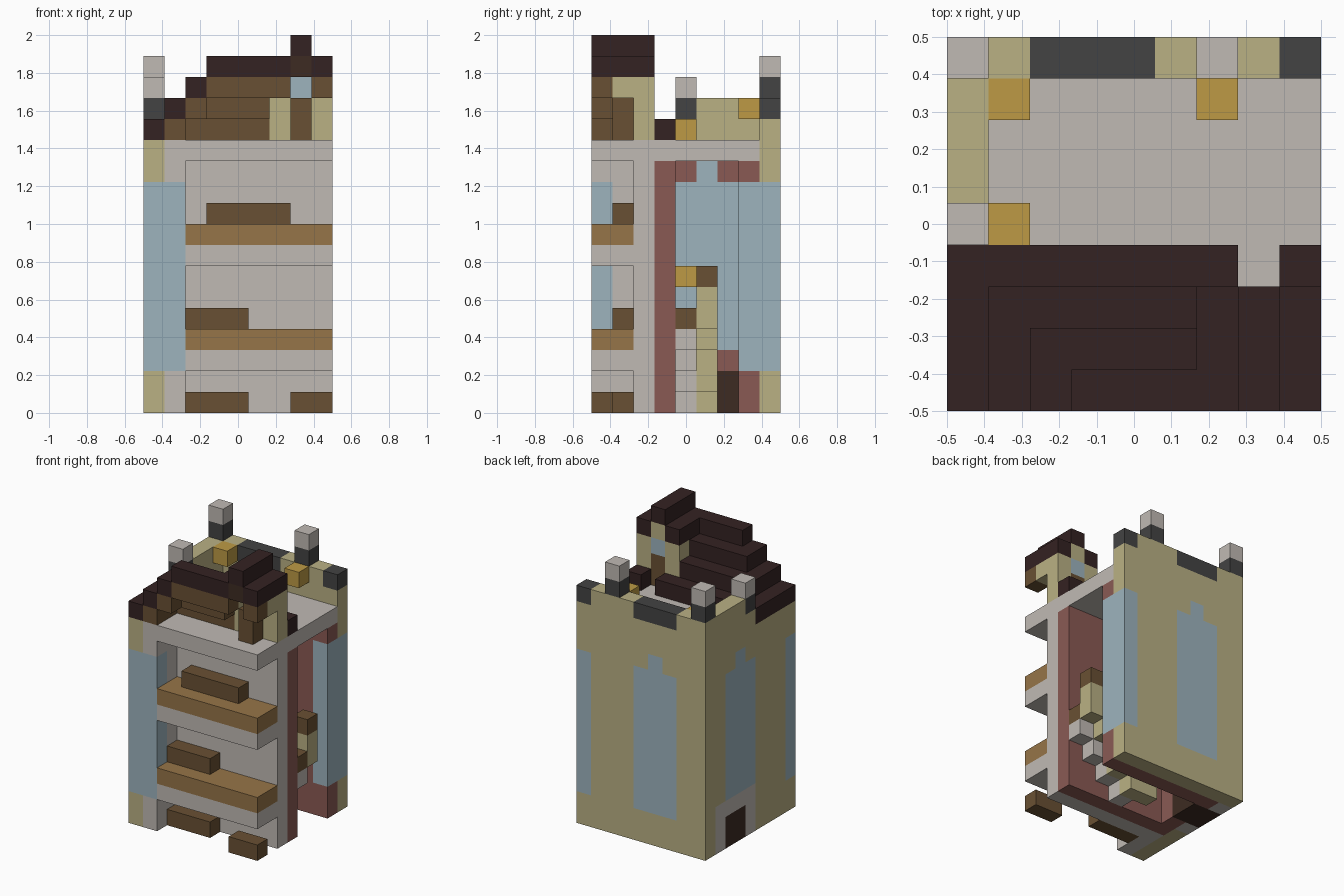
import bpy, bmesh, math
from mathutils import Vector

cube = bpy.data.objects.get("Cube")
if cube:
    bpy.data.objects.remove(cube, do_unlink=True)

UNIT = 1 / 9
HEX = {"light_stone": "c0bab4", "dark_stone": "434343", "sandstone": "bab184",
       "lamp_gold": "bd9a45", "glass_blue": "9db4be", "interior_red": "8a5a54",
       "wood_brown": "695033", "plank_tan": "967548", "roof_dark": "342222",
       "door_dark": "3d2b22"}


def linear(c):
    return c / 12.92 if c <= 0.04045 else ((c + 0.055) / 1.055) ** 2.4


mats = {}
for name, code in HEX.items():
    color = [linear(b / 255) for b in bytes.fromhex(code)] + [1]
    m = bpy.data.materials.new(name)
    m.use_nodes = True
    m.diffuse_color = color
    bsdf = m.node_tree.nodes["Principled BSDF"]
    bsdf.inputs["Base Color"].default_value = color
    bsdf.inputs["Roughness"].default_value = 0.9
    mats[name] = m

cells = {}  # block position -> (part, colour); later blocks replace earlier ones


def block(part, color, x, y, z):
    """Fill a block; each axis is one index or an inclusive pair."""
    spans = [(a, a) if isinstance(a, int) else a for a in (x, y, z)]
    (xa, xb), (ya, yb), (za, zb) = spans
    for i in range(xa, xb + 1):
        for j in range(ya, yb + 1):
            for k in range(za, zb + 1):
                cells[i, j, k] = (part, color)


# Outer walls and their inner lining
block("left_wall", "sandstone", 0, (0, 8), (0, 12))
block("back_wall", "sandstone", (0, 8), 8, (0, 14))
block("left_lining", "interior_red", 1, (3, 7), (0, 11))
block("back_lining", "interior_red", (1, 8), 7, (0, 11))
block("front_lining", "interior_red", (1, 8), 3, (0, 11))
block("front_wall", "light_stone", (1, 8), 2, (0, 11))
block("front_pier", "light_stone", 1, (0, 1), (0, 11))
block("roof_slab", "light_stone", (1, 8), (0, 7), 12)

# Doorway in the left wall
block("door_frame", "light_stone", 0, (4, 7), (0, 2))
block("door", "door_dark", (0, 1), (5, 6), (0, 1))

# Windows, two of them with a small pointed top
block("corner_window", "glass_blue", (0, 1), 0, (2, 10))
block("back_corner_window", "glass_blue", 8, (7, 8), (2, 10))
block("back_window", "glass_blue", (2, 4), (7, 8), (2, 10))
block("back_window", "glass_blue", 3, (7, 8), 11)
block("left_window", "glass_blue", (0, 1), (4, 6), (3, 10))
block("left_window", "glass_blue", (0, 1), 5, 11)

# Front ledges with planks, and benches
for label, z in (("lower", 2), ("upper", 7)):
    block(label + "_ledge", "light_stone", (2, 8), (0, 1), z)
    block(label + "_planks", "plank_tan", (2, 8), (0, 1), z + 1)
block("ground_bench", "wood_brown", (2, 4), 1, 0)
block("ground_step", "wood_brown", (7, 8), 0, 0)
block("lower_bench", "wood_brown", (2, 4), 1, 4)
block("upper_bench", "wood_brown", (3, 6), 1, 9)

# Inner stairs with a side string and newel
for s in range(4):
    block("stairs", "light_stone", 5 + s, 4, s)
block("stair_side", "sandstone", (4, 5), 5, 0)
block("stair_side", "sandstone", 6, 5, (1, 2))
block("stair_side", "sandstone", 7, 5, 3)
block("stair_side", "sandstone", 8, 5, (4, 5))
block("stair_newel", "wood_brown", 8, 5, 6)
block("stair_rail", "wood_brown", 8, 4, 4)
block("inner_lamp", "lamp_gold", 2, 4, 6)

# Parapet, pinnacles and lamps on the roof terrace
block("parapet", "sandstone", 0, (5, 7), (13, 14))
block("parapet", "sandstone", 0, 4, 13)
block("parapet_cap", "dark_stone", (2, 4), 8, 14)
block("parapet_cap", "dark_stone", 8, 8, 14)
for x, y, z in ((0, 8, 15), (6, 8, 15), (0, 4, 14)):
    block("pinnacle_base", "dark_stone", x, y, z)
    block("pinnacle", "light_stone", x, y, z + 1)
for x, y, z in ((1, 7, 14), (6, 7, 14), (1, 4, 13)):
    block("terrace_lamp", "lamp_gold", x, y, z)

# Stepped front roof: dark shell with a timber shell inside
for s in range(4):
    z = 13 + s
    block("roof", "roof_dark", s, (0, 3 - s), z)
    block("roof", "roof_dark", (s, 5), 3 - s, z)
    if s < 3:
        block("roof_timber", "wood_brown", s + 1, (0, 2 - s), z)
        block("roof_timber", "wood_brown", (s + 1, 5), 2 - s, z)
block("roof", "roof_dark", 6, 3, 13)
block("roof", "roof_dark", 8, 3, 13)

# Dormer at the right end
for x in (6, 8):
    block("dormer_wall", "sandstone", x, 2, (13, 15))
    block("dormer_wall", "sandstone", x, 1, 15)
    block("dormer_eave", "wood_brown", x, 0, 15)
    block("dormer_roof", "roof_dark", x, (0, 2), 16)
block("dormer_post", "wood_brown", 7, 1, (13, 14))
block("dormer_door", "wood_brown", 7, 2, (13, 14))
block("dormer_window", "glass_blue", 7, 2, 15)
block("dormer_gable", "sandstone", 7, 2, 16)
block("dormer_beam", "door_dark", 7, (0, 1), 16)
block("dormer_roof", "roof_dark", 7, (0, 2), 17)

# Build one mesh per part, keeping only the exposed faces
AXES = [Vector(v) for v in ((1, 0, 0), (0, 1, 0), (0, 0, 1))]
origin = Vector((-0.5, -0.5, 0))
parts = {}
for pos, (part, color) in cells.items():
    parts.setdefault(part, []).append((pos, color))

for part, blocks in parts.items():
    bm = bmesh.new()
    for pos, color in blocks:
        center = Vector(pos) + Vector((0.5, 0.5, 0.5))
        for a in range(3):
            for sign in (-1, 1):
                n = AXES[a] * sign
                if tuple(int(c) for c in Vector(pos) + n) in cells:
                    continue
                u = AXES[(a + 1) % 3] / 2
                v = n.cross(u)
                mid = center + n / 2
                ring = (mid - u - v, mid + u - v, mid + u + v, mid - u + v)
                bm.faces.new([bm.verts.new(p * UNIT + origin) for p in ring])
    bmesh.ops.remove_doubles(bm, verts=bm.verts, dist=UNIT / 100)
    bmesh.ops.dissolve_limit(bm, angle_limit=math.radians(1),
                             verts=bm.verts, edges=bm.edges)
    mesh = bpy.data.meshes.new(part)
    bm.to_mesh(mesh)
    bm.free()
    mesh.materials.append(mats[blocks[0][1]])
    bpy.context.collection.objects.link(bpy.data.objects.new(part, mesh))
